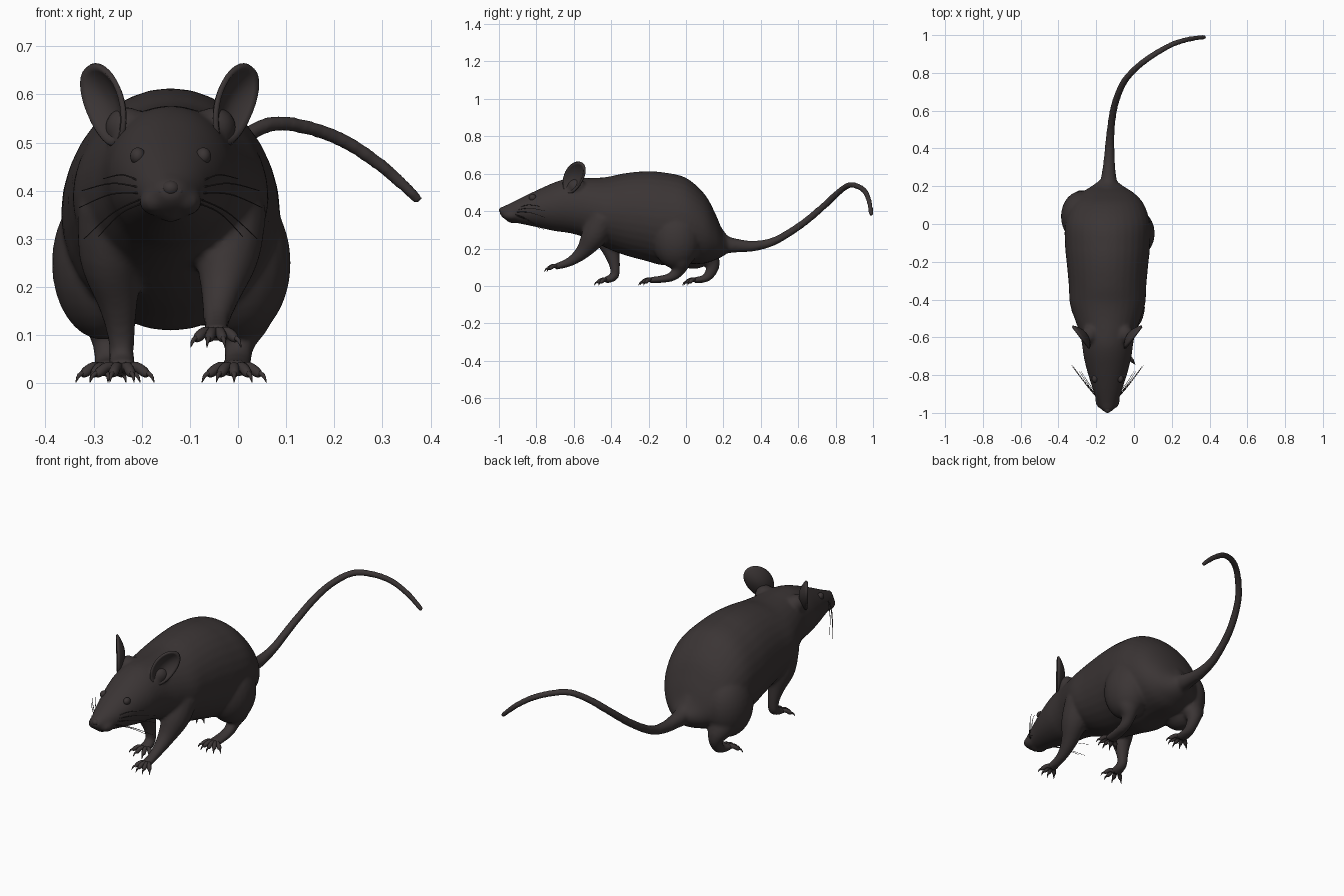
import bpy, bmesh, math
from mathutils import Vector, Matrix

if "Cube" in bpy.data.objects:
    bpy.data.objects.remove(bpy.data.objects["Cube"])

CX = -0.14  # the animal's own mid-plane
X, Z = Vector((1, 0, 0)), Vector((0, 0, 1))

fur = bpy.data.materials.new("dark charcoal")
fur.diffuse_color = (0.043, 0.035, 0.035, 1)
fur.use_nodes = True
fur.node_tree.nodes["Principled BSDF"].inputs["Base Color"].default_value = fur.diffuse_color


def spline(pts, steps):
    """Catmull-Rom through tuples of any length."""
    out = []
    for i in range(len(pts) - 1):
        a, b, c, d = pts[max(i - 1, 0)], pts[i], pts[i + 1], pts[min(i + 2, len(pts) - 1)]
        for k in range(steps):
            t = k / steps
            out.append([0.5 * (2 * q + (r - p) * t + (2 * p - 5 * q + 4 * r - s) * t * t
                               + (3 * q - p - 3 * r + s) * t ** 3)
                        for p, q, r, s in zip(a, b, c, d)])
    out.append(list(pts[-1]))
    return out


def tube(bm, pts, ref=X, sides=16, steps=4, flat=False):
    """Closed tube through (x, y, z, width radius, height radius)."""
    pts = spline(pts, steps)
    pos = [Vector(p[:3]) for p in pts]
    rings = []
    for i, p in enumerate(pts):
        t = (pos[min(i + 1, len(pos) - 1)] - pos[max(i - 1, 0)]).normalized()
        if flat:
            t = Vector((0, -1, 0))
        side = (ref - t * ref.dot(t)).normalized()
        up = side.cross(t)
        rings.append([bm.verts.new(pos[i] + side * p[3] * math.cos(a) + up * p[4] * math.sin(a))
                      for a in (math.tau * k / sides for k in range(sides))])
    for a, b in zip(rings, rings[1:]):
        for k in range(sides):
            j = (k + 1) % sides
            bm.faces.new((a[k], a[j], b[j], b[k]))
    bm.faces.new(rings[0])
    bm.faces.new(rings[-1])


def blob(bm, c, r):
    bmesh.ops.create_uvsphere(bm, u_segments=24, v_segments=16, radius=1,
                              matrix=Matrix.Translation(c) @ Matrix.Diagonal((*r, 1)))


def finish(name, bm):
    bmesh.ops.recalc_face_normals(bm, faces=bm.faces)
    me = bpy.data.meshes.new(name)
    bm.to_mesh(me)
    bm.free()
    me.materials.append(fur)
    for p in me.polygons:
        p.use_smooth = True
    ob = bpy.data.objects.new(name, me)
    bpy.context.collection.objects.link(ob)
    return ob


# Body: torso and head profile (y, top, bottom, half width)
bm = bmesh.new()
profile = [(.24, .245, .19, .03), (.2, .285, .16, .085), (.16, .38, .14, .145), (.1, .49, .12, .195),
           (0, .578, .115, .225), (-.12, .607, .11, .225), (-.22, .613, .135, .215),
           (-.33, .602, .165, .205), (-.42, .583, .20, .20), (-.5, .577, .24, .175),
           (-.58, .577, .272, .147), (-.64, .573, .285, .135), (-.7, .555, .293, .127),
           (-.78, .52, .31, .108), (-.85, .487, .325, .086), (-.9, .462, .335, .07),
           (-.95, .437, .347, .05), (-.98, .424, .365, .034), (-.997, .412, .385, .014)]
tube(bm, [(CX, y, (t + b) / 2, w, (t - b) / 2) for y, t, b, w in profile], sides=32, flat=True)

# Thighs, ear roots, muzzle pads and chin
blob(bm, (.0, -.05, .25), (.11, .13, .16))
blob(bm, (-.28, .04, .25), (.107, .135, .16))
for s in (-1, 1):
    blob(bm, (CX + s * .092, -.585, .53), (.045, .05, .045))
    blob(bm, (CX + s * .03, -.93, .378), (.036, .05, .03))
blob(bm, (CX, -.925, .355), (.03, .035, .02))

# Legs, each in its own walking pose
legs = [
    [(-.02, -.44, .36, .08, .08), (-.022, -.49, .27, .068, .07), (-.035, -.545, .19, .043, .043),
     (-.043, -.6, .142, .03, .029), (-.045, -.65, .117, .026, .022), (-.046, -.7, .103, .03, .017)],
    [(-.25, -.44, .36, .085, .085), (-.263, -.42, .26, .067, .068), (-.25, -.395, .17, .043, .042),
     (-.243, -.38, .1, .029, .028), (-.242, -.385, .05, .027, .024), (-.241, -.435, .03, .035, .018)],
    [(.015, -.05, .21, .085, .09), (.012, -.03, .135, .06, .06), (.003, -.04, .085, .034, .036),
     (0, -.075, .05, .029, .026), (-.004, -.13, .036, .031, .02), (-.008, -.195, .03, .035, .017)],
    [(-.29, .06, .21, .085, .09), (-.28, .125, .145, .06, .055), (-.273, .142, .1, .036, .036),
     (-.27, .12, .055, .029, .027), (-.27, .09, .036, .031, .02), (-.27, .04, .03, .035, .017)],
]
for leg in legs:
    tube(bm, leg)

# Tail, thick root blended into the rump
tube(bm, [(CX, .12, .27, .09, .09), (-.135, .2, .225, .052, .052), (-.133, .28, .215, .036, .036),
          (-.13, .37, .214, .028, .028), (-.125, .48, .243, .022, .022), (-.105, .62, .33, .02, .02),
          (-.06, .74, .43, .019, .019), (0, .815, .5, .018, .018), (.08, .88, .54, .017, .017),
          (.2, .95, .513, .016, .016), (.3, .98, .45, .015, .015), (.378, .99, .378, .013, .013)],
     ref=Z, sides=20)
body = finish("body", bm)
m = body.modifiers.new("blend", 'REMESH')
m.mode = 'VOXEL'
m.voxel_size = .008
m.use_smooth_shade = True
m = body.modifiers.new("relax", 'SMOOTH')
m.factor = .5
m.iterations = 10

# Toes with claws (leg, count, spread)
toes, claws = bmesh.new(), bmesh.new()
for leg, n, spread in zip(legs, (4, 4, 5, 5), (38, 52, 52, 52)):
    base = Vector(leg[-1][:3])
    for k in range(n):
        a = math.radians(spread * (2 * k / (n - 1) - 1))
        d = Vector((math.sin(a), -math.cos(a), 0))
        root = base + Vector((math.sin(a) * .014, .012, 0))
        at = lambda s, dz, r: (*(root + d * s + Z * dz), r, r)
        tube(toes, [at(0, 0, .012), at(.025, .004, .0105), at(.045, -.007, .0105), at(.054, -.013, .006)],
             ref=Z, sides=10, steps=3)
        tube(claws, [at(.046, -.007, .006), at(.062, -.013, .0045), at(.071, -.028, .0008)],
             ref=Z, sides=8, steps=3)
finish("toes", toes)
finish("claws", claws)

# Ears: shallow egg-shaped cups facing outward and forward
bm = bmesh.new()
for s in (-1, 1):
    u = Vector((s * .6, .8, 0))
    v = Vector((s * .22, .28, .93)).normalized()
    n = Vector((s * .8, -.6, 0))
    c = Vector((CX - .002 + s * .13, -.597, .578))
    rings = []
    for i in range(1, 9):
        r = i / 8
        rings.append([bm.verts.new(c + u * .075 * r * math.cos(a) * (.88 + .12 * math.sin(a))
                                   + v * .09 * r * math.sin(a) + n * (.032 * r * r - .022))
                      for a in (math.tau * k / 32 for k in range(32))])
    bm.faces.new(rings[0])
    for a, b in zip(rings, rings[1:]):
        for k in range(32):
            j = (k + 1) % 32
            bm.faces.new((a[k], a[j], b[j], b[k]))
ears = finish("ears", bm)
m = ears.modifiers.new("thickness", 'SOLIDIFY')
m.thickness = .011
m.offset = 0

# Eyes
bm = bmesh.new()
for s in (-1, 1):
    blob(bm, (CX + s * .068, -.82, .472), (.016, .02, .018))
finish("eyes", bm)

# Nose: tip and two nostril wings
bm = bmesh.new()
blob(bm, (CX, -.982, .405), (.018, .018, .016))
for s in (-1, 1):
    blob(bm, (CX + s * .016, -.976, .398), (.012, .016, .011))
finish("nose", bm)

# Whiskers (start z, start y, tip offset x, tip y, tip z)
bm = bmesh.new()
for s in (-1, 1):
    for z0, y0, x1, y1, z1 in [(.415, -.9, .14, -.78, .425), (.405, -.91, .185, -.75, .40),
                               (.395, -.915, .19, -.75, .365), (.385, -.92, .18, -.76, .3),
                               (.375, -.91, .15, -.78, .305)]:
        x0 = .056
        tube(bm, [(CX + s * x0, y0, z0, .0018, .0018),
                  (CX + s * (x0 + x1) / 2, (y0 + y1) / 2 - .006, (z0 + z1) / 2 + .013, .0015, .0015),
                  (CX + s * x1, y1, z1, .0008, .0008)], ref=Z, sides=6, steps=6)
finish("whiskers", bm)
